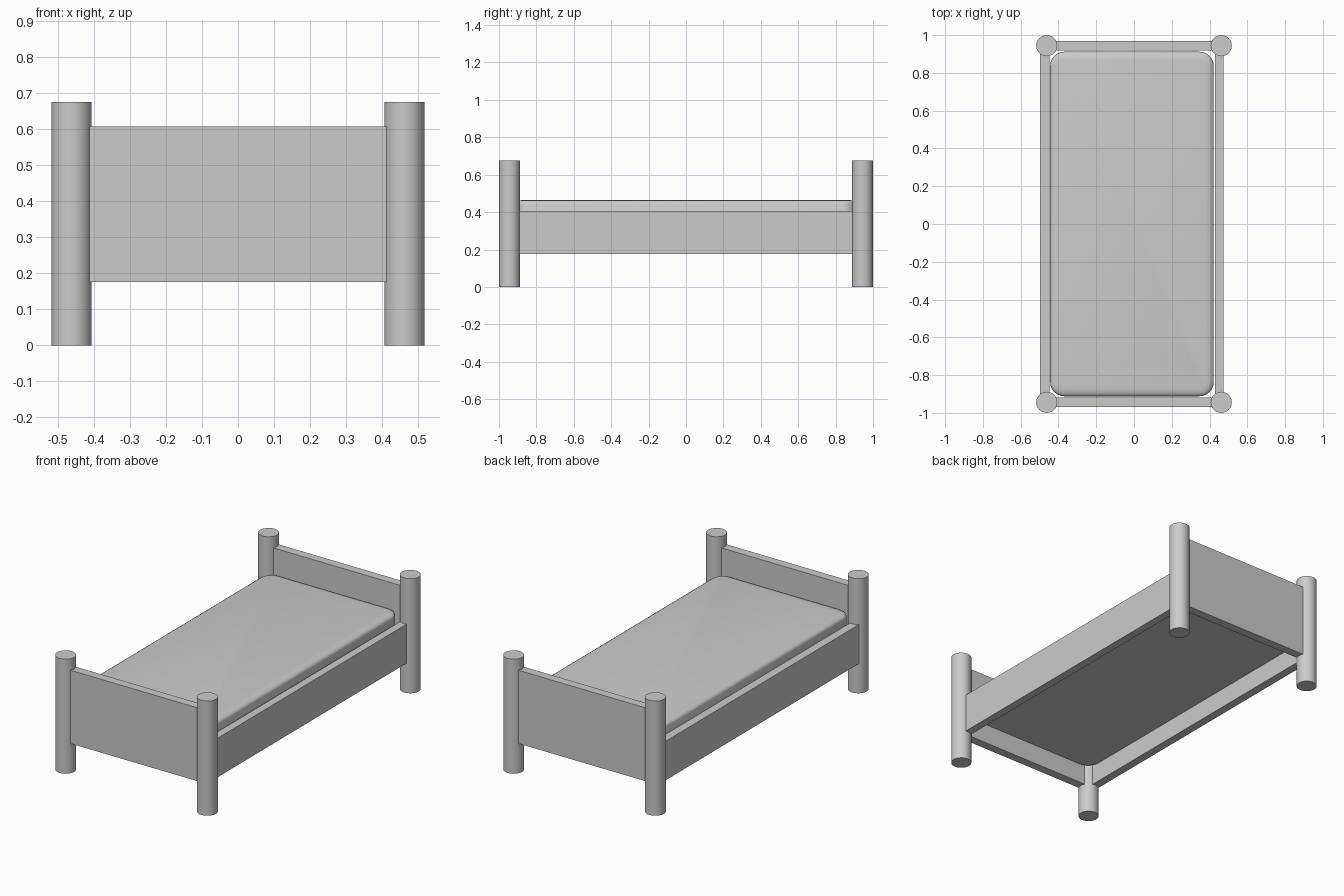
import bpy, bmesh, math

if "Cube" in bpy.data.objects:
    bpy.data.objects.remove(bpy.data.objects["Cube"])

POST_X, POST_Y, POST_R, POST_H = 0.462, 0.944, 0.056, 0.675


def box(name, x0, x1, y0, y1, z0, z1):
    bpy.ops.mesh.primitive_cube_add(
        size=1, location=((x0 + x1) / 2, (y0 + y1) / 2, (z0 + z1) / 2))
    ob = bpy.context.object
    ob.name = name
    ob.scale = (x1 - x0, y1 - y0, z1 - z0)
    bpy.ops.object.transform_apply(location=False, rotation=False, scale=True)
    return ob


def rounded_rect(hx, hy, r, n=6):
    pts = []
    for i, (sx, sy) in enumerate([(1, 1), (-1, 1), (-1, -1), (1, -1)]):
        for k in range(n + 1):
            a = math.radians(90 * i + 90 * k / n)
            pts.append((sx * (hx - r) + r * math.cos(a),
                        sy * (hy - r) + r * math.sin(a)))
    return pts


# Corner posts
for end, sy in (("front", -1), ("back", 1)):
    for side, sx in (("left", -1), ("right", 1)):
        bpy.ops.mesh.primitive_cylinder_add(
            vertices=24, radius=POST_R, depth=POST_H,
            location=(sx * POST_X, sy * POST_Y, POST_H / 2))
        bpy.context.object.name = f"{end}_{side}_post"
        bpy.ops.object.shade_smooth_by_angle(angle=math.radians(30))

# End boards between the posts
for name, y in (("footboard", -POST_Y), ("headboard", POST_Y)):
    box(name, -0.43, 0.43, y - 0.026, y + 0.026, 0.175, 0.607)

# Side rails
box("left_rail", -0.497, -0.447, -0.91, 0.91, 0.175, 0.405)
box("right_rail", 0.428, 0.475, -0.91, 0.91, 0.175, 0.405)

# Mattress: rounded outline lofted upwards with a soft top edge
bm = bmesh.new()
rings = []
for inset, z in ((0, 0.287), (0, 0.445), (0.004, 0.454), (0.015, 0.461), (0.04, 0.465)):
    outline = rounded_rect(0.433 - inset, 0.912 - inset, 0.075 - inset)
    rings.append([bm.verts.new((x, y, z)) for x, y in outline])
for low, high in zip(rings, rings[1:]):
    n = len(low)
    for i in range(n):
        j = (i + 1) % n
        bm.faces.new((low[i], low[j], high[j], high[i]))
bm.faces.new(rings[-1])
bm.faces.new(list(reversed(rings[0])))
mesh = bpy.data.meshes.new("mattress")
bm.to_mesh(mesh)
bm.free()
mattress = bpy.data.objects.new("mattress", mesh)
mattress.location.x = -0.011
bpy.context.collection.objects.link(mattress)
bpy.ops.object.select_all(action='DESELECT')
mattress.select_set(True)
bpy.context.view_layer.objects.active = mattress
bpy.ops.object.shade_smooth_by_angle(angle=math.radians(40))
